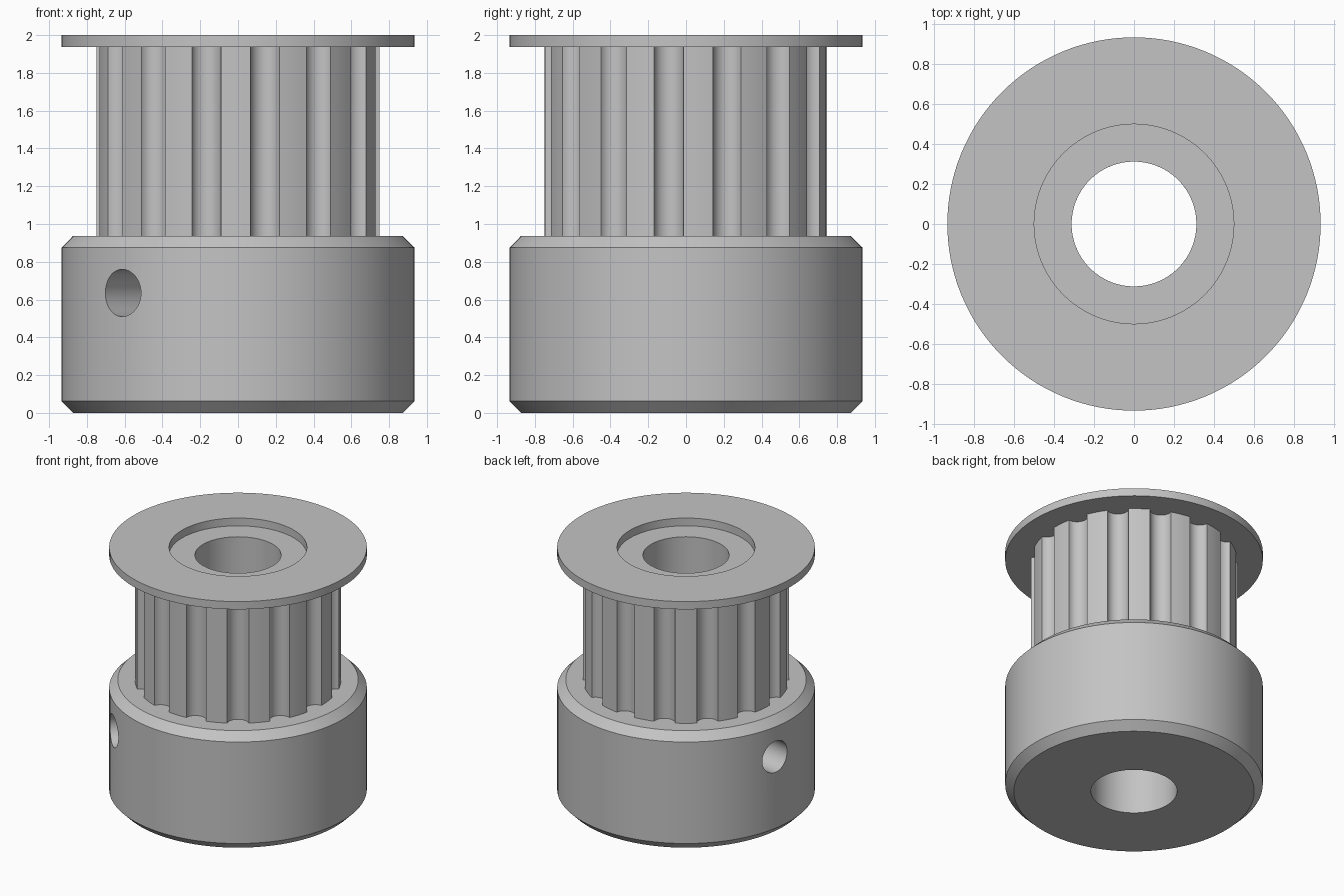
import bpy, bmesh
from math import sin, cos, pi, radians
from mathutils import Matrix

cube = bpy.data.objects.get("Cube")
if cube:
    bpy.data.objects.remove(cube, do_unlink=True)

BORE, RIM, CHAMFER = 0.3125, 0.935, 0.0625
COLLAR_TOP, BARREL_TOP, TOP = 0.9375, 1.9375, 2.0
TEETH, GROOVE_START = 15, 17          # first groove direction in degrees
TOOTH_R, GROOVE_DEPTH = 0.748, 0.07

metal = bpy.data.materials.new("grey_metal")
metal.use_nodes = True
metal.diffuse_color = (0.55, 0.55, 0.55, 1)
metal.node_tree.nodes["Principled BSDF"].inputs["Base Color"].default_value = (0.55, 0.55, 0.55, 1)


def add_object(name, bm):
    bmesh.ops.recalc_face_normals(bm, faces=bm.faces)
    mesh = bpy.data.meshes.new(name)
    bm.to_mesh(mesh)
    bm.free()
    mesh.materials.append(metal)
    obj = bpy.data.objects.new(name, mesh)
    bpy.context.collection.objects.link(obj)
    return obj


def ring_solid(name, loops):
    """Join closed loops of (angle, radius, z) points, last back to first."""
    bm = bmesh.new()
    rows = [[bm.verts.new((r * cos(a), r * sin(a), z)) for a, r, z in loop] for loop in loops]
    for row, following in zip(rows, rows[1:] + rows[:1]):
        for j in range(len(row)):
            bm.faces.new((row[j - 1], row[j], following[j], following[j - 1]))
    return add_object(name, bm)


def lathe(name, section, segments=128):
    angles = [2 * pi * i / segments for i in range(segments)]
    return ring_solid(name, [[(a, r, z) for a in angles] for r, z in section])


def smooth(obj):
    bpy.ops.object.select_all(action="DESELECT")
    obj.select_set(True)
    bpy.context.view_layer.objects.active = obj
    bpy.ops.object.shade_smooth_by_angle(angle=radians(25))


# Chamfered collar
collar = lathe("collar", [
    (BORE, 0), (RIM - CHAMFER, 0), (RIM, CHAMFER),
    (RIM, COLLAR_TOP - CHAMFER), (RIM - CHAMFER, COLLAR_TOP), (BORE, COLLAR_TOP)])

# Radial set screw holes through to the bore
for direction in (169, 229):
    bm = bmesh.new()
    place = (Matrix.Rotation(radians(direction), 4, "Z")
             @ Matrix.Translation((0.65, 0, 0.635)) @ Matrix.Rotation(pi / 2, 4, "Y"))
    bmesh.ops.create_cone(bm, cap_ends=True, segments=48, radius1=0.125, radius2=0.125,
                          depth=0.9, matrix=place)
    cutter = add_object("screw_hole_cutter", bm)
    cutter.hide_render = True
    cut = collar.modifiers.new("screw_hole", "BOOLEAN")
    cut.operation, cut.solver, cut.object = "DIFFERENCE", "EXACT", cutter
    bpy.context.view_layer.objects.active = collar
    bpy.ops.object.modifier_apply(modifier=cut.name)
    bpy.data.objects.remove(cutter, do_unlink=True)

# Toothed barrel: rounded grooves alternating with equal lands
pitch = 2 * pi / TEETH
outline = []
for k in range(TEETH):
    centre = radians(GROOVE_START) + k * pitch
    for i in range(13):
        t = pi * i / 12
        outline.append((centre - pitch / 4 * cos(t), TOOTH_R - GROOVE_DEPTH * sin(t)))
    for i in range(1, 4):
        outline.append((centre + pitch / 4 + pitch / 2 * i / 4, TOOTH_R))
barrel = ring_solid("toothed_barrel", [
    [(a, BORE, COLLAR_TOP) for a, r in outline],
    [(a, r, COLLAR_TOP) for a, r in outline],
    [(a, r, BARREL_TOP) for a, r in outline],
    [(a, BORE, BARREL_TOP) for a, r in outline]])

# Top flange, open in the middle to leave a shallow recess
flange = lathe("flange", [(0.5, BARREL_TOP), (RIM, BARREL_TOP), (RIM, TOP), (0.5, TOP)])

for part in (collar, barrel, flange):
    smooth(part)
